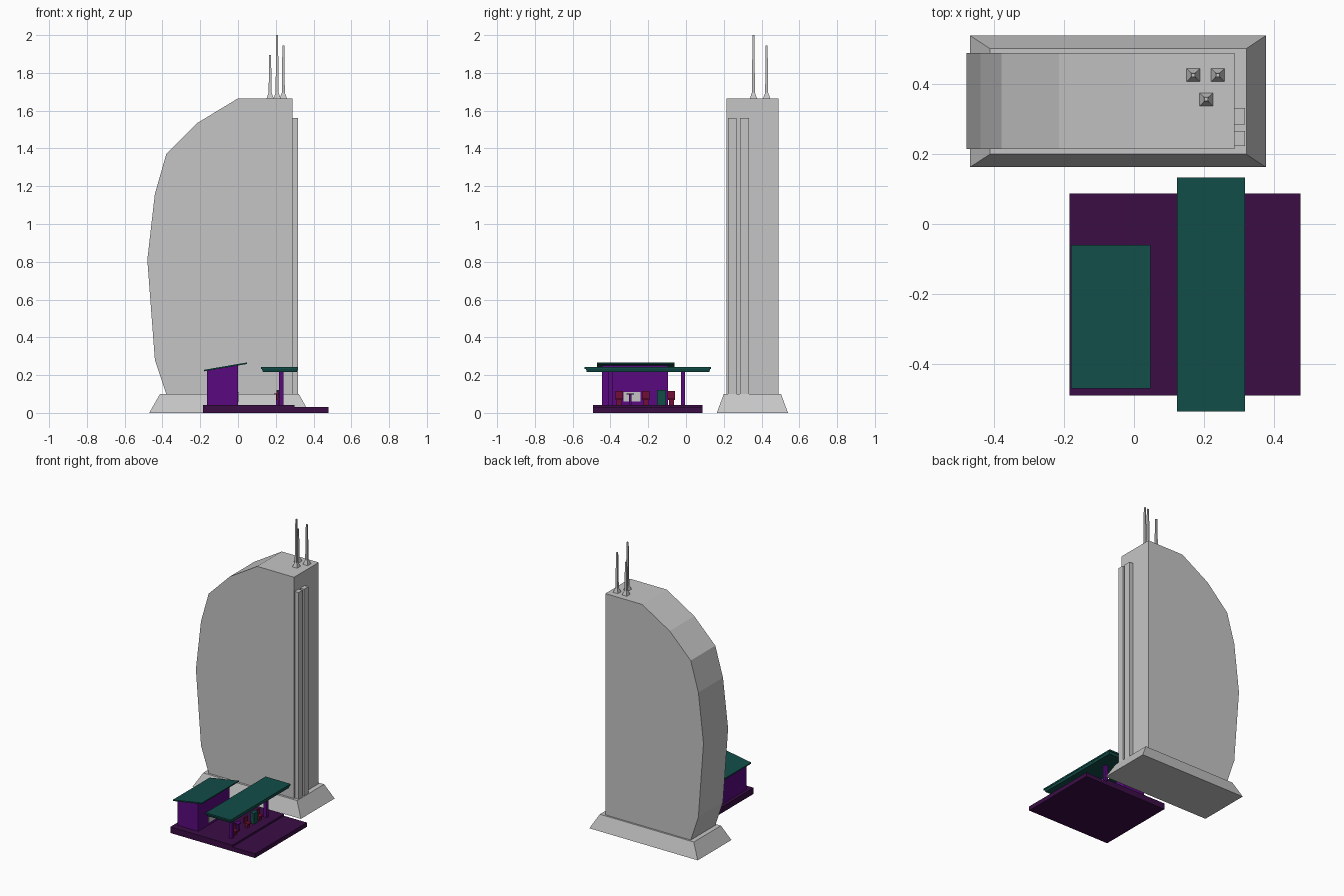
import bpy, bmesh

if "Cube" in bpy.data.objects:
    bpy.data.objects.remove(bpy.data.objects["Cube"])


def material(name, rgb):
    m = bpy.data.materials.new(name)
    m.diffuse_color = (*rgb, 1)
    m.use_nodes = True
    m.node_tree.nodes["Principled BSDF"].inputs["Base Color"].default_value = m.diffuse_color
    return m


GRAY = material("light gray", (0.56, 0.56, 0.56))
PLUM = material("dark plum", (0.043, 0.004, 0.06))
PURPLE = material("purple", (0.10, 0.003, 0.21))
TEAL = material("deep teal", (0.006, 0.075, 0.066))
CRIMSON = material("crimson", (0.17, 0.005, 0.035))


def make(name, rings, mat):
    """Closed solid skinned through equal-length rings of points."""
    bm = bmesh.new()
    rs = [[bm.verts.new(p) for p in ring] for ring in rings]
    n = len(rs[0])
    for a, b in zip(rs, rs[1:]):
        for i in range(n):
            j = (i + 1) % n
            bm.faces.new((a[i], a[j], b[j], b[i]))
    bm.faces.new(rs[0])
    bm.faces.new(rs[-1])
    bmesh.ops.recalc_face_normals(bm, faces=bm.faces)
    me = bpy.data.meshes.new(name)
    bm.to_mesh(me)
    bm.free()
    me.materials.append(mat)
    ob = bpy.data.objects.new(name, me)
    bpy.context.collection.objects.link(ob)
    return ob


def rect(x0, x1, y0, y1, z):
    return [(x0, y0, z), (x1, y0, z), (x1, y1, z), (x0, y1, z)]


def box(name, x0, x1, y0, y1, z0, z1, mat):
    return make(name, [rect(x0, x1, y0, y1, z0), rect(x0, x1, y0, y1, z1)], mat)


def extrude_y(name, profile, y0, y1, mat):
    return make(name, [[(x, y, z) for x, z in profile] for y in (y0, y1)], mat)


# Tower with faceted sail-shaped profile on a sloped plinth
make("tower_plinth", [rect(-0.47, 0.378, 0.163, 0.54, 0),
                      rect(-0.413, 0.322, 0.2, 0.503, 0.1)], GRAY)
extrude_y("tower_body", [(-0.38, 0.1), (-0.44, 0.28), (-0.48, 0.81), (-0.44, 1.16),
                         (-0.38, 1.37), (-0.215, 1.535), (0, 1.665), (0.288, 1.665),
                         (0.288, 0.1)], 0.215, 0.49, GRAY)
for i, (y0, y1) in enumerate([(0.223, 0.267), (0.285, 0.333)]):
    box(f"tower_fin_{i}", 0.28, 0.318, y0, y1, 0.1, 1.562, GRAY)

# Roof antennas: flared foot and thin tapering mast
for i, (x, y, top) in enumerate([(0.17, 0.427, 1.895), (0.207, 0.357, 2.0),
                                 (0.24, 0.427, 1.945)]):
    make(f"antenna_{i}", [rect(x - r, x + r, y - r, y + r, z) for r, z in
                          [(0.019, 1.665), (0.008, 1.695), (0.005, top)]], GRAY)

# Platform and lower road strip
box("platform", -0.185, 0.3, -0.492, 0.087, 0, 0.043, PLUM)
box("road_strip", 0.3, 0.478, -0.492, 0.087, 0, 0.03, PLUM)

# Station building with slanted roof
extrude_y("station_building", [(-0.163, 0.043), (0, 0.043), (0, 0.255), (-0.163, 0.224)],
          -0.445, -0.095, PURPLE)
extrude_y("station_roof", [(-0.18, 0.22), (0.048, 0.259), (0.048, 0.267), (-0.18, 0.228)],
          -0.472, -0.06, TEAL)
box("ticket_window", -0.005, 0.006, -0.33, -0.24, 0.06, 0.11, GRAY)

# Canopy and its pillars
make("canopy", [rect(0.132, 0.311, -0.525, 0.123, 0.216),
                rect(0.127, 0.316, -0.53, 0.128, 0.232)], TEAL)
box("canopy_top", 0.123, 0.318, -0.537, 0.133, 0.232, 0.243, TEAL)
for i, y in enumerate((-0.4, -0.015)):
    box(f"canopy_pillar_{i}", 0.217, 0.241, y - 0.011, y + 0.011, 0.04, 0.22, PURPLE)

# Seats along the platform edge
for i, y in enumerate((-0.354, -0.212, -0.077)):
    box(f"seat_leg_{i}", 0.212, 0.23, y - 0.013, y + 0.013, 0.043, 0.07, CRIMSON)
    box(f"seat_{i}", 0.205, 0.24, y - 0.019, y + 0.019, 0.068, 0.078, CRIMSON)
    box(f"seat_back_{i}", 0.205, 0.214, y - 0.02, y + 0.02, 0.075, 0.115, CRIMSON)

# Small table and ticket machine
box("table_leg", 0.2, 0.212, -0.302, -0.288, 0.043, 0.1, PURPLE)
box("table_top", 0.19, 0.222, -0.314, -0.276, 0.097, 0.103, PURPLE)
box("ticket_machine", 0.203, 0.232, -0.153, -0.106, 0.043, 0.12, TEAL)
